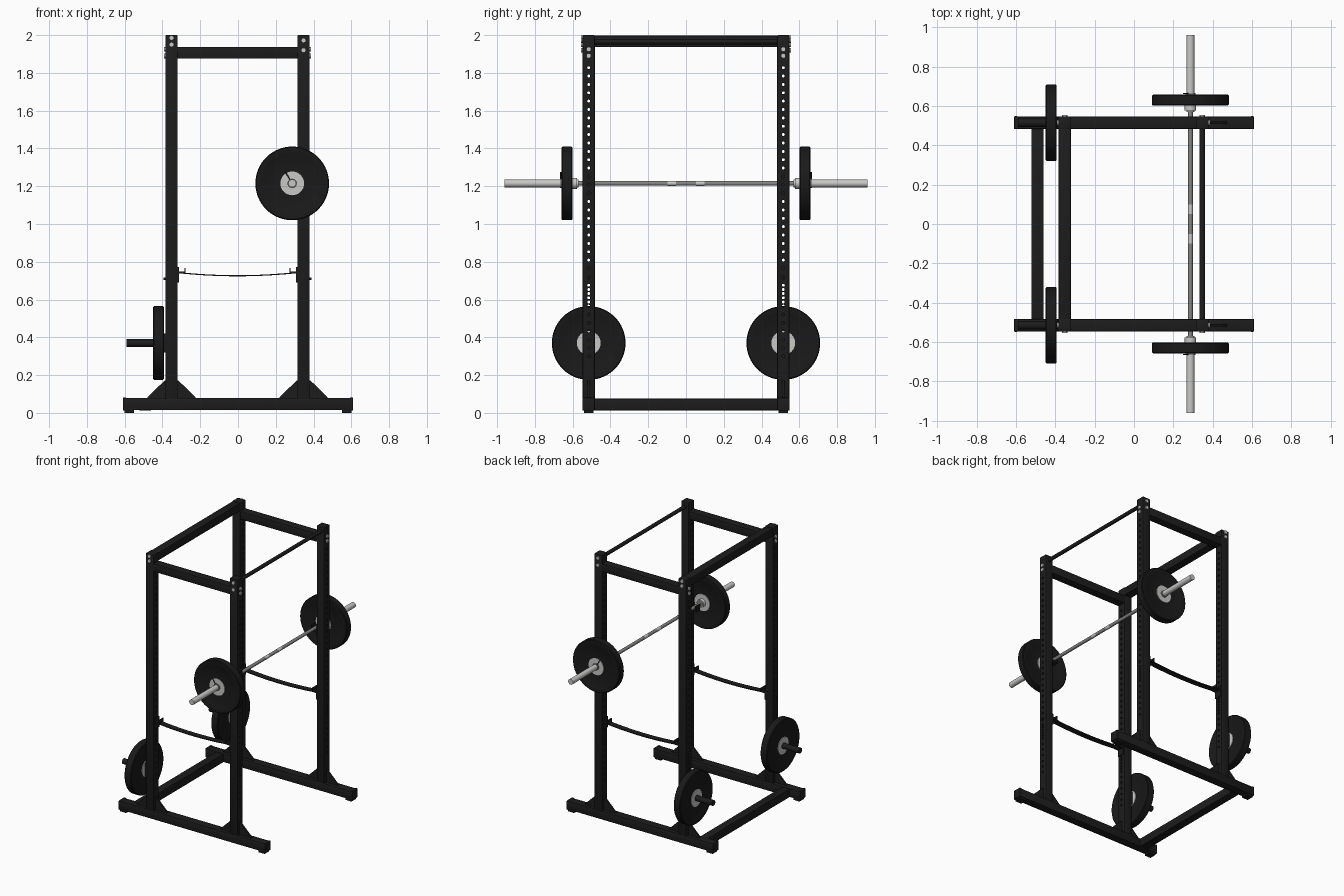
import bpy, bmesh, math
from mathutils import Vector, Matrix

if "Cube" in bpy.data.objects:
    bpy.data.objects.remove(bpy.data.objects["Cube"])


def material(name, r, g, b):
    m = bpy.data.materials.new(name)
    m.diffuse_color = (r, g, b, 1)
    m.use_nodes = True
    m.node_tree.nodes["Principled BSDF"].inputs["Base Color"].default_value = m.diffuse_color
    return m


BLACK = material("black_steel", 0.012, 0.012, 0.012)
RUBBER = material("black_rubber", 0.010, 0.010, 0.010)
SILVER = material("silver", 0.58, 0.58, 0.57)
SHAFT = material("dull_steel", 0.24, 0.24, 0.23)

RAIL_Y, REAR_X, FRONT_X, W = 0.515, -0.352, 0.347, 0.064
BAR_X, BAR_Z, STORE_Z, STRAP_Z = 0.287, 1.215, 0.37, 0.745


def finish(bm, name, mat, smooth=False):
    bmesh.ops.recalc_face_normals(bm, faces=bm.faces[:])
    me = bpy.data.meshes.new(name)
    bm.to_mesh(me)
    bm.free()
    me.materials.append(mat)
    ob = bpy.data.objects.new(name, me)
    bpy.context.collection.objects.link(ob)
    if smooth:
        bpy.ops.object.select_all(action='DESELECT')
        bpy.context.view_layer.objects.active = ob
        ob.select_set(True)
        bpy.ops.object.shade_smooth_by_angle(angle=math.radians(35))
    return ob


def box(name, lo, hi, mat=BLACK, bevel=0.0):
    """Box between two corners, with optionally chamfered edges."""
    lo, hi = Vector(lo), Vector(hi)
    bm = bmesh.new()
    bmesh.ops.create_cube(bm, size=1)
    for v in bm.verts:
        v.co = Vector([(lo[i] + hi[i]) / 2 + v.co[i] * (hi[i] - lo[i]) for i in range(3)])
    if bevel:
        bmesh.ops.bevel(bm, geom=bm.edges[:], offset=bevel, segments=2,
                        profile=0.5, affect='EDGES')
    return finish(bm, name, mat, bool(bevel))


def lathe(name, profile, loc, axis, mat, sides=32):
    """Spin a closed (radius, height) profile about an axis through loc."""
    bm = bmesh.new()
    vs = [bm.verts.new((r, 0, h)) for r, h in profile]
    es = [bm.edges.new((vs[i], vs[(i + 1) % len(vs)])) for i in range(len(vs))]
    bmesh.ops.spin(bm, geom=vs + es, cent=(0, 0, 0), axis=(0, 0, 1),
                   angle=2 * math.pi, steps=sides, use_merge=True)
    bmesh.ops.remove_doubles(bm, verts=bm.verts[:], dist=1e-5)
    rot = Vector((0, 0, 1)).rotation_difference(Vector(axis)).to_matrix().to_4x4()
    bm.transform(Matrix.Translation(loc) @ rot)
    return finish(bm, name, mat, True)


def rod(name, a, b, r, mat, sides=20):
    d = Vector(b) - Vector(a)
    return lathe(name, [(0, 0), (r, 0), (r, d.length), (0, d.length)], a, d, mat, sides)


def prism(name, pts, y, width, mat=BLACK):
    """Extrude an outline in the xz plane along y."""
    bm = bmesh.new()
    f = bm.faces.new([bm.verts.new((x, y - width / 2, z)) for x, z in pts])
    r = bmesh.ops.extrude_face_region(bm, geom=[f])
    bmesh.ops.translate(bm, vec=(0, width, 0),
                        verts=[v for v in r["geom"] if isinstance(v, bmesh.types.BMVert)])
    return finish(bm, name, mat)


def weight_plate(name, loc, axis):
    """Rubber disc with a shallow dish and a steel hub."""
    h = 0.028
    lathe(name, [(0.06, -h + .004), (0.15, -h + .004), (0.158, -h), (0.190, -h), (0.195, -h + .005),
                 (0.195, h - .005), (0.190, h), (0.158, h), (0.15, h - .004), (0.06, h - .004)],
          loc, axis, RUBBER, 64)
    lathe(name + "_hub", [(0.021, -h), (0.063, -h), (0.063, h), (0.021, h)], loc, axis, SILVER, 32)


def hole_cutter(name, y):
    """Adjustment holes: wide spacing, with a close-spaced band for bench heights."""
    zs = [0.30 + 0.0443 * i for i in range(6)]
    zs += [0.565 + 0.0222 * i for i in range(6)]
    zs += [0.72 + 0.0443 * i for i in range(26)]
    bm = bmesh.new()
    for z in zs:
        bmesh.ops.create_cone(bm, cap_ends=True, segments=10, radius1=0.008, radius2=0.008, depth=1.2,
                              matrix=Matrix.Translation((0, y, z)) @ Matrix.Rotation(math.pi / 2, 4, 'Y'))
    ob = finish(bm, name, BLACK)
    ob.hide_render = True
    ob.hide_viewport = True
    return ob


for s, side in ((-1, "near"), (1, "far")):
    y = s * RAIL_Y
    y0, y1 = y - W / 2, y + W / 2

    # Floor rail, end caps and feet
    box(f"floor_rail_{side}", (-0.60, y0 + .001, 0.014), (0.60, y1 - .001, 0.079), BLACK, 0.005)
    for e in (-1, 1):
        xs = sorted((e * 0.592, e * 0.61))
        box(f"rail_end_cap_{side}", (xs[0], y0 - .001, 0.012), (xs[1], y1 + .001, 0.081), BLACK, 0.004)
        xs = sorted((e * 0.55, e * 0.60))
        box(f"foot_{side}", (xs[0], y0 + .006, 0), (xs[1], y1 - .006, 0.016), RUBBER)

    # Uprights with drilled holes, gussets and bolts
    cutter = hole_cutter(f"hole_cutter_{side}", y)
    for x, e, end in ((REAR_X, -1, "rear"), (FRONT_X, 1, "front")):
        post = box(f"upright_{end}_{side}", (x - W / 2, y0, 0.075), (x + W / 2, y1, 2.0), BLACK, 0.004)
        m = post.modifiers.new("holes", 'BOOLEAN')
        m.operation, m.object, m.solver = 'DIFFERENCE', cutter, 'EXACT'
        for g in (-1, 1):
            prism(f"gusset_{end}_{side}", [(x + g * 0.03, 0.077), (x + g * 0.126, 0.077),
                  (x + g * 0.126, 0.084), (x + g * 0.036, 0.172), (x + g * 0.03, 0.172)], y, 0.012)
        for z in ((1.985, 1.95) if e < 0 else (1.972, 1.92)):
            ys = y + s * W / 2
            rod(f"side_bolt_{end}_{side}", (x, ys - s * .002, z), (x, ys + s * .008, z), 0.013, SILVER, 12)
        for z in (1.925, 1.89):
            xs = x + e * W / 2
            rod(f"end_bolt_{end}_{side}", (xs - e * .002, y, z), (xs + e * .008, y, z), 0.013, SILVER, 12)

        # Strap bracket: mounting plate, tray with lip, and pin
        xi = x - e * W / 2
        prism(f"strap_bracket_{end}_{side}",
              [(xi + e * .002, 0.69), (xi - e * .007, 0.69), (xi - e * .007, 0.738), (xi - e * .043, 0.738),
               (xi - e * .043, 0.768), (xi - e * .036, 0.768), (xi - e * .036, 0.748),
               (xi - e * .007, 0.748), (xi - e * .007, 0.772), (xi + e * .002, 0.772)], y, 0.055)
        rod(f"strap_pin_{end}_{side}", (x, y, 0.71), (x + e * 0.042, y, 0.71), 0.007, BLACK, 12)

    # Sagging safety strap
    n = 16
    a, b = REAR_X + 0.04, FRONT_X - 0.04
    top = []
    for i in range(n + 1):
        t = i / n
        top.append((a + (b - a) * t, STRAP_Z - 0.016 * (1 - (2 * t - 1) ** 2)))
    prism(f"safety_strap_{side}", top + [(x, z - 0.006) for x, z in reversed(top)], y, 0.044)

    # Upper side beam
    box(f"upper_side_beam_{side}", (REAR_X + .03, y0 + .001, 1.876), (FRONT_X - .03, y1 - .001, 1.937),
        BLACK, 0.004)

    # Bar hook on the inner face of the front upright
    xi = FRONT_X - W / 2
    prism(f"bar_hook_{side}",
          [(xi + .002, 1.15), (xi - .006, 1.15), (xi - .006, 1.19), (xi - .055, 1.19), (xi - .055, 1.235),
           (xi - .047, 1.235), (xi - .047, 1.202), (xi - .006, 1.202), (xi - .006, 1.26), (xi + .002, 1.26)],
          y, 0.045)

    # Stored plate on its rear peg
    rod(f"storage_peg_{side}", (REAR_X - .03, y, STORE_Z), (-0.59, y, STORE_Z), 0.0205, BLACK, 24)
    box(f"peg_mount_{side}", (-0.392, y - .03, STORE_Z - .05), (-0.382, y + .03, STORE_Z + .05))
    weight_plate(f"stored_plate_{side}", (-0.421, y, STORE_Z), (1, 0, 0))

    # Barbell sleeve, collar, plate and spring clip
    rod(f"bar_sleeve_{side}", (BAR_X, s * 0.57, BAR_Z), (BAR_X, s * 0.96, BAR_Z), 0.0205, SILVER, 24)
    rod(f"sleeve_collar_{side}", (BAR_X, s * 0.578, BAR_Z), (BAR_X, s * 0.604, BAR_Z), 0.029, SILVER, 24)
    weight_plate(f"bar_plate_{side}", (BAR_X, s * 0.63, BAR_Z), (0, 1, 0))
    lathe(f"spring_clip_{side}", [(0.02, -.004), (0.025, -.004), (0.025, .004), (0.02, .004)],
          (BAR_X, s * 0.663, BAR_Z), (0, 1, 0), SHAFT, 20)
    rod(f"clip_handle_{side}", (BAR_X - .012, s * 0.663, BAR_Z + .02),
        (BAR_X - .036, s * 0.663, BAR_Z + .06), 0.003, BLACK, 8)

    # Bright unknurled band on the shaft
    rod(f"shaft_band_{side}", (BAR_X, s * 0.052, BAR_Z), (BAR_X, s * 0.098, BAR_Z), 0.0128, SILVER, 20)

# Barbell shaft
rod("bar_shaft", (BAR_X, -0.58, BAR_Z), (BAR_X, 0.58, BAR_Z), 0.012, SHAFT, 20)

# Cross members: rear top beam, rear floor beam and front pull-up bar
box("rear_top_beam", (REAR_X - .031, -RAIL_Y + .03, 1.937), (REAR_X + .031, RAIL_Y - .03, 1.997), BLACK, 0.004)
box("rear_floor_beam", (-0.522, -RAIL_Y + .03, 0.013), (-0.460, RAIL_Y - .03, 0.076), BLACK, 0.004)
rod("pull_up_bar", (FRONT_X, -RAIL_Y, 1.965), (FRONT_X, RAIL_Y, 1.965), 0.0135, BLACK, 20)
